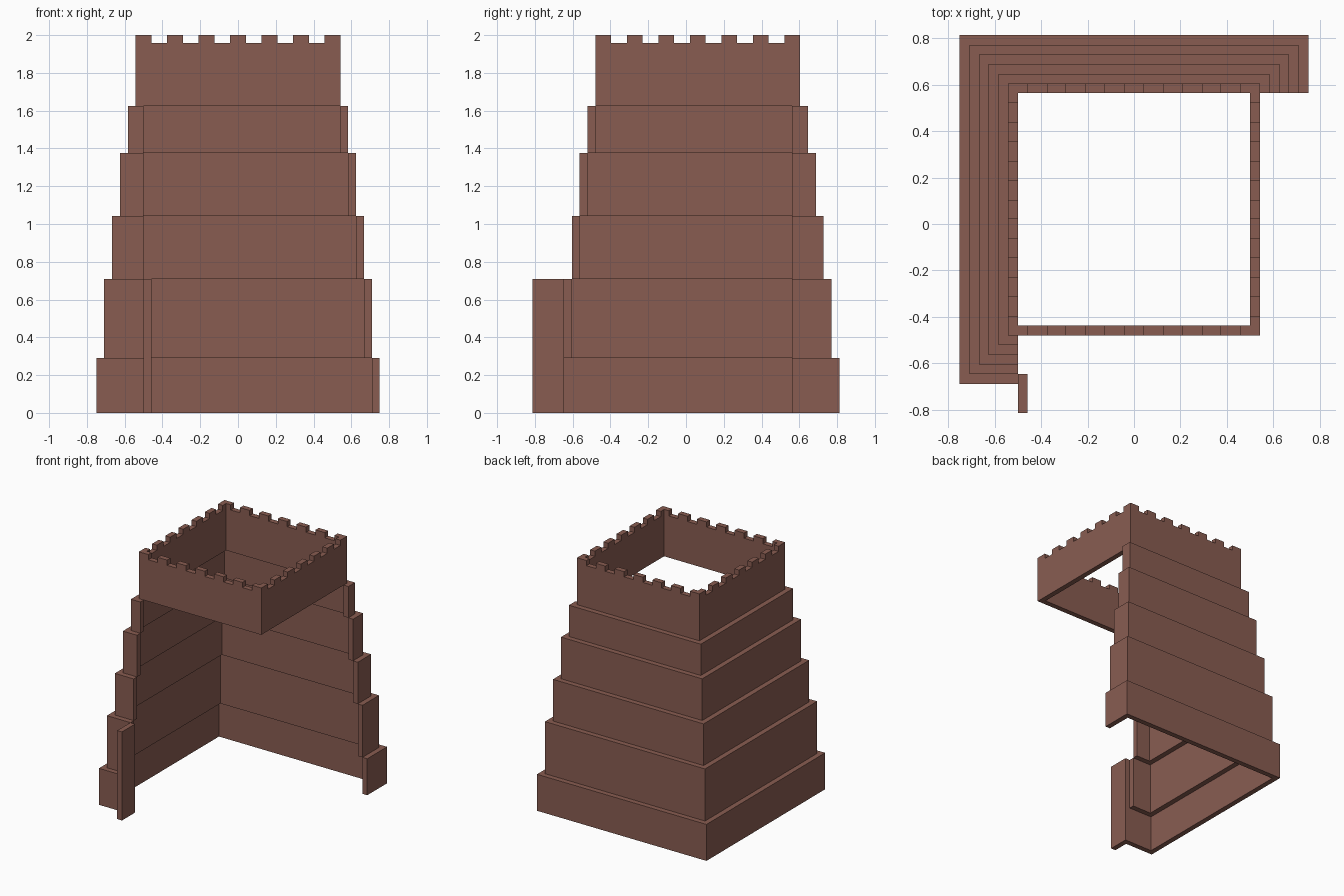
import bpy
import bmesh
from math import radians
from mathutils import Matrix

cube = bpy.data.objects.get("Cube")
if cube:
    bpy.data.objects.remove(cube, do_unlink=True)

U = 1 / 24          # one wall thickness
CENTRE_Y = 1.5      # tower axis, in wall thicknesses

brick = bpy.data.materials.new("brown_brick")
brick.use_nodes = True
colour = (0.25, 0.108, 0.083, 1)
brick.diffuse_color = colour
brick.node_tree.nodes["Principled BSDF"].inputs["Base Color"].default_value = colour


def add_prism(bm, outline, z0, z1):
    """Extrude a flat outline, measured from the tower axis, from z0 to z1."""
    base = bm.faces.new([bm.verts.new((x, y, z0)) for x, y in outline])
    copy = bmesh.ops.extrude_face_region(bm, geom=[base], use_keep_orig=True)
    top = [g for g in copy["geom"] if isinstance(g, bmesh.types.BMVert)]
    bmesh.ops.translate(bm, verts=top, vec=(0, 0, z1 - z0))


def finish(name, bm):
    bmesh.ops.recalc_face_normals(bm, faces=bm.faces)
    bmesh.ops.translate(bm, verts=bm.verts, vec=(0, CENTRE_Y, 0))
    bmesh.ops.scale(bm, verts=bm.verts, vec=(U, U, U))
    mesh = bpy.data.meshes.new(name)
    bm.to_mesh(mesh)
    bm.free()
    mesh.materials.append(brick)
    obj = bpy.data.objects.new(name, mesh)
    bpy.context.collection.objects.link(obj)
    return obj


# Stepped tiers: back and right walls with short returns at the open corner
levels = [0, 7, 17, 25, 33, 39]
for i, (z0, z1) in enumerate(zip(levels, levels[1:])):
    h = 18 - i          # outer half width
    n = h - 1           # inner half width
    bm = bmesh.new()
    add_prism(bm, [(-12, -h), (-h, -h), (-h, h), (h, h), (h, 12),
                   (n, 12), (n, n), (-n, n), (-n, -n), (-12, -n)], z0, z1)
    finish(f"wall_tier_{i + 1}", bm)

# Upper wall: a closed square ring
bm = bmesh.new()
loops = []
for half, z in ((13, 39), (13, 47), (12, 47), (12, 39)):
    loops.append([bm.verts.new((sx * half, sy * half, z))
                  for sx, sy in ((-1, -1), (1, -1), (1, 1), (-1, 1))])
for k in range(4):
    a, b = loops[k], loops[(k + 1) % 4]
    for j in range(4):
        m = (j + 1) % 4
        bm.faces.new((a[j], a[m], b[m], b[j]))
finish("upper_wall", bm)

# Battlements: an angled corner merlon and five plain ones, turned to each side
bm = bmesh.new()
for quarter in range(4):
    side = bmesh.new()
    add_prism(side, [(-13, -13), (-11, -13), (-11, -12),
                     (-12, -12), (-12, -11), (-13, -11)], 47, 48)
    for x in range(-9, 9, 4):
        add_prism(side, [(x, -13), (x + 2, -13), (x + 2, -12), (x, -12)], 47, 48)
    side.transform(Matrix.Rotation(radians(90 * quarter), 4, "Z"))
    temp = bpy.data.meshes.new("merlon_side")
    side.to_mesh(temp)
    side.free()
    bm.from_mesh(temp)
    bpy.data.meshes.remove(temp)
finish("battlements", bm)

# Upright panel standing out beside the entrance
bm = bmesh.new()
add_prism(bm, [(-12, -21), (-11, -21), (-11, -17), (-12, -17)], 0, 17)
finish("entrance_panel", bm)
